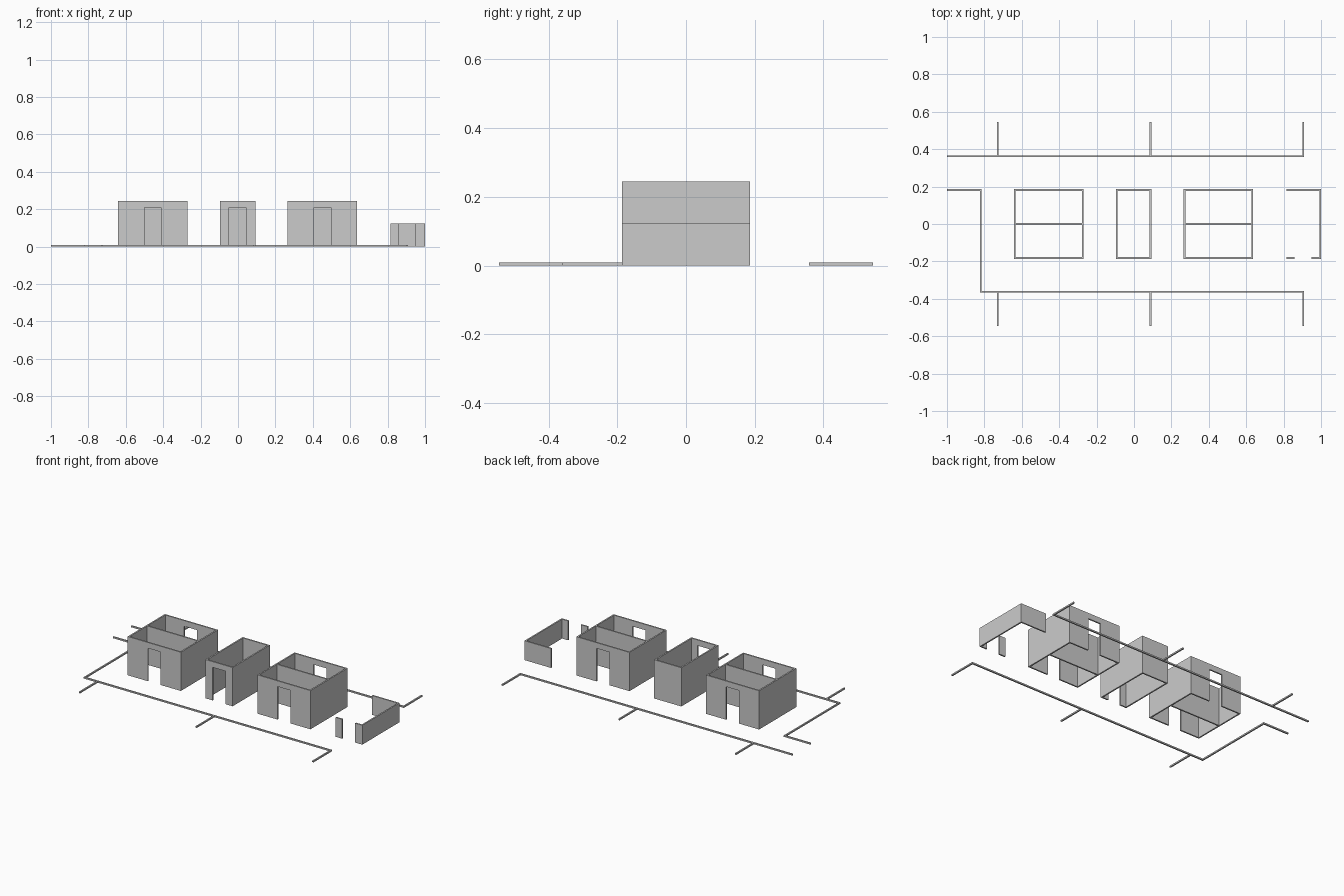
import bpy, bmesh
from mathutils import Vector

if "Cube" in bpy.data.objects:
    bpy.data.objects.remove(bpy.data.objects["Cube"])

U = 2 / 22.05        # one plan module
X0 = -0.025 * U      # plan offset that centres the model
T = 0.1              # wall thickness (modules)
H = T / 2
TALL, LOW, DOOR = 2.7, 1.35, 2.3


def extrude(name, points, direction):
    """Solid from a planar outline (in modules) pushed along a direction."""
    bm = bmesh.new()
    place = lambda p: Vector((p[0] * U + X0, p[1] * U, p[2] * U))
    face = bm.faces.new([bm.verts.new(place(p)) for p in points])
    ret = bmesh.ops.extrude_face_region(bm, geom=[face])
    moved = [g for g in ret["geom"] if isinstance(g, bmesh.types.BMVert)]
    bmesh.ops.translate(bm, verts=moved, vec=Vector(direction) * U)
    bmesh.ops.recalc_face_normals(bm, faces=bm.faces)
    mesh = bpy.data.meshes.new(name)
    bm.to_mesh(mesh)
    bm.free()
    obj = bpy.data.objects.new(name, mesh)
    bpy.context.collection.objects.link(obj)
    return obj


def cross_wall(name, x0, x1, y, height, door=None):
    """Wall along x centred on y, with an optional doorway one module wide."""
    pts = [(x0, 0), (x0, height), (x1, height), (x1, 0)]
    if door is not None:
        pts += [(door + .5, 0), (door + .5, DOOR), (door - .5, DOOR), (door - .5, 0)]
    return extrude(name, [(x, y - H, z) for x, z in pts], (0, T, 0))


def side_wall(name, x, y0, y1, height):
    pts = [(x - H, y0), (x + H, y0), (x + H, y1), (x - H, y1)]
    return extrude(name, [(a, b, 0) for a, b in pts], (0, 0, height))


def building(name, x0, x1, back_door, partition):
    mid = (x0 + x1) / 2
    for side, x in (("left", x0), ("right", x1)):
        side_wall(f"{name}_{side}_wall", x, -2 - H, 2 + H, TALL)
    a, b = x0 + H, x1 - H
    cross_wall(f"{name}_front_wall", a, b, -2, TALL, mid)
    cross_wall(f"{name}_back_wall", a, b, 2, TALL, mid if back_door else None)
    if partition:
        cross_wall(f"{name}_partition", a, b, 0, TALL)


# Full-height rooms
building("left_room", -7, -3, True, True)
building("middle_room", -1, 1, False, False)
building("right_room", 3, 7, True, True)

# Half-height open enclosure at the right end
side_wall("low_right_wall", 11, -2 - H, 2 + H, LOW)
cross_wall("low_back_wall", 9, 11 - H, 2, LOW)
cross_wall("low_front_wall_left", 9, 9.5, -2, LOW)
cross_wall("low_front_wall_right", 10.5, 11 - H, -2, LOW)

# Boundary kerbs on the ground
cross_wall("back_kerb", -11, 10 + H, 4, T)
cross_wall("front_kerb", -9 - H, 10 + H, -4, T)
side_wall("left_kerb", -9, -4 + H, 2 + H, T)
cross_wall("entry_kerb", -11, -9 - H, 2, T)

# Short dividing kerbs reaching outward
for i, x in enumerate((-8, 1, 10)):
    side_wall(f"back_divider_{i}", x, 4 + H, 6, T)
    side_wall(f"front_divider_{i}", x, -6, -4 - H, T)
